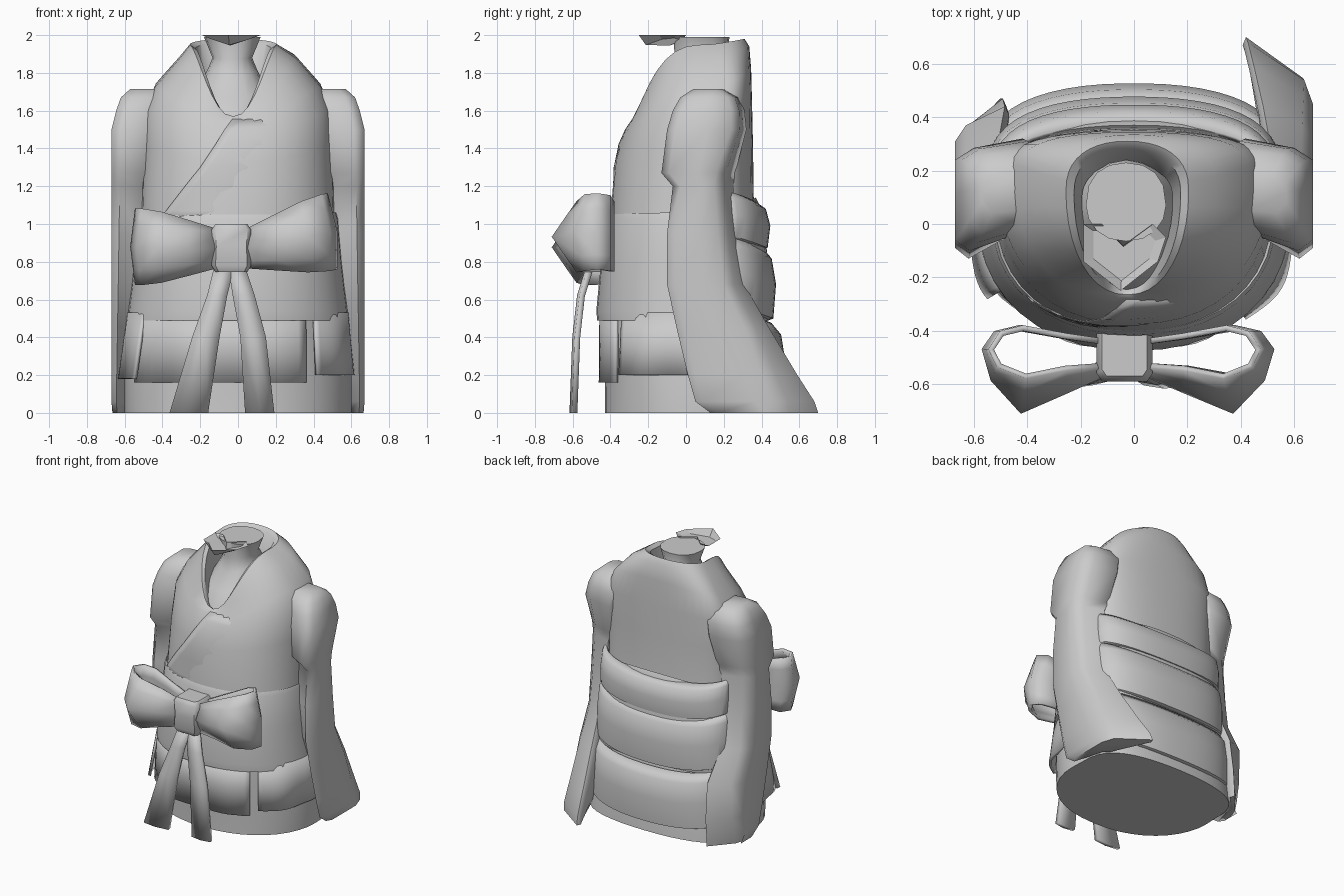
import bpy, bmesh, math
from mathutils import Vector
from mathutils.bvhtree import BVHTree

cube = bpy.data.objects.get("Cube")
if cube:
    bpy.data.objects.remove(cube, do_unlink=True)

mat = bpy.data.materials.new("plain grey")
mat.use_nodes = True
mat.diffuse_color = (0.6, 0.6, 0.6, 1)
mat.node_tree.nodes["Principled BSDF"].inputs["Base Color"].default_value = (0.6, 0.6, 0.6, 1)


def loft(name, rows, closed=True, cap_start=False, cap_end=False, thick=0, angle=45):
    """Skin a list of equally long point rows."""
    bm = bmesh.new()
    grid = [[bm.verts.new(p) for p in row] for row in rows]
    n = len(rows[0])
    for lo, hi in zip(grid, grid[1:]):
        for i in range(n if closed else n - 1):
            j = (i + 1) % n
            bm.faces.new((lo[i], lo[j], hi[j], hi[i]))
    if cap_start:
        bm.faces.new(grid[0][::-1])
    if cap_end:
        bm.faces.new(grid[-1])
    bmesh.ops.recalc_face_normals(bm, faces=bm.faces)
    mesh = bpy.data.meshes.new(name)
    bm.to_mesh(mesh)
    bm.free()
    mesh.materials.append(mat)
    ob = bpy.data.objects.new(name, mesh)
    bpy.context.collection.objects.link(ob)
    if thick:
        mod = ob.modifiers.new("cloth", "SOLIDIFY")
        mod.thickness = thick
        mod.offset = 0
    bpy.ops.object.select_all(action="DESELECT")
    bpy.context.view_layer.objects.active = ob
    ob.select_set(True)
    bpy.ops.object.shade_smooth_by_angle(angle=math.radians(angle))
    return ob


def ring(yf, zf, rx, ys, zs, yb, zb, start=0, end=360, n=40, xo=0, ripple=0):
    """Oval row given by its front, side and back; 270 degrees is the front."""
    full = end - start == 360
    flat = .45 if rx > .35 else .8
    row = []
    for i in range(n):
        a = math.radians(start + (end - start) * i / (n if full else n - 1))
        c, s = math.cos(a), math.sin(a)
        x = math.copysign(abs(c) ** 0.9, c) * rx
        if s > 0:
            y, z = ys + (yb - ys) * s ** flat, zs + (zb - zs) * s
        else:
            y, z = ys + (ys - yf) * s, zs + (zf - zs) * abs(s) ** 3
        k = 1 + ripple * math.sin(9 * a)
        row.append((xo + x * k, y * k, z))
    return row


# Robe body, ending in the folded collar
body_keys = [
    (-.43, 0, .60, .05, 0, .50, 0),
    (-.43, .2, .60, .03, .2, .48, .2),
    (-.45, .5, .56, 0, .5, .43, .5),
    (-.40, 1.05, .51, 0, 1.05, .36, 1.05),
    (-.375, 1.33, .50, .05, 1.4, .355, 1.4),
    (-.335, 1.47, .50, .1, 1.6, .35, 1.63),
    (-.30, 1.53, .44, .12, 1.73, .345, 1.82),
    (-.28, 1.56, .31, .13, 1.88, .335, 1.94),
    (-.265, 1.57, .23, .12, 1.95, .31, 1.98),
    (-.25, 1.56, .20, .11, 1.93, .28, 1.96),
    (-.21, 1.5, .17, .09, 1.75, .22, 1.75),
]
body = loft("robe_body", [ring(*k, xo=-.025 if k[2] < .25 else 0) for k in body_keys], cap_start=True)
tree = BVHTree.FromPolygons([v.co for v in body.data.vertices],
                            [p.vertices[:] for p in body.data.polygons])

# Overlapping front panel, draped on the robe and fading into it
lap = []
for z, edge in [(1.0, -.44), (1.07, -.38), (1.2, -.28), (1.3, -.2), (1.42, -.12), (1.5, -.07), (1.555, -.03)]:
    row = []
    for i in range(8):
        x = edge + .05 * i
        hit = tree.ray_cast(Vector((x, -2, z)), Vector((0, 1, 0)))[0]
        lift = (.018 - .0035 * i) * min(1, (1.56 - z) * 6)
        row.append((x, hit.y - lift + .002, z))
    lap.append(row)
loft("front_overlap", lap, closed=False, thick=.004)

# Neck, chest and jaw
loft("neck", [ring(*k, n=16, xo=-.03) for k in [
    (-.27, 1.5, .24, 0, 1.5, .2, 1.5), (-.24, 1.57, .22, .03, 1.62, .22, 1.6),
    (-.17, 1.66, .18, .05, 1.72, .24, 1.72), (-.08, 1.77, .13, .06, 1.82, .24, 1.84),
    (-.06, 1.87, .105, .07, 1.88, .22, 1.88), (-.065, 1.99, .15, .07, 1.99, .23, 1.99)]], cap_end=True)
jaw = [(-.19, 0), (-.19, -.14), (-.05, -.25), (.09, -.14), (.12, -.05), (.07, 0), (-.04, -.08), (-.12, 0)]
loft("jaw", [[(-.04 + (x + .04) * k, -.1 + (y + .1) * k, z + .25 * abs(x + .04) * (z < 2)) for x, y in jaw]
             for k, z in ((.75, 1.945), (1, 2))], cap_start=True, angle=20)

# Wide waist sash with a rolled upper edge
loft("waist_sash", [ring(*k) for k in [
    (-.43, .52, .55, 0, .52, .42, .52), (-.47, .49, .585, 0, .49, .44, .49),
    (-.475, .54, .58, 0, .54, .45, .54), (-.45, .8, .55, 0, .8, .43, .85),
    (-.415, 1.02, .53, 0, 1.03, .39, 1.1), (-.40, 1.05, .52, 0, 1.06, .37, 1.14),
    (-.37, 1.03, .48, 0, 1.03, .33, 1.1)]])

# Layered folds across the back
for name, low, high, out in [("back_fold_upper", .9, 1.14, .425),
                             ("back_fold_middle", .52, .9, .455),
                             ("back_fold_lower", .1, .5, .505)]:
    rows = []
    for t, dy in [(0, -.05), (.04, 0), (.5, .012), (.85, -.01), (1, -.06)]:
        z = low + (high - low) * t
        rows.append(ring(-.4, z, .585 - .05 * z, .02, z + .05, out + dy, z - .03, 12, 168, 24))
    loft(name, rows, closed=False, thick=.02)

# Short overskirt panels below the sash
for name, a, b, hem, flare in [("overskirt_front", 205, 306, .16, .01),
                               ("overskirt_left_side", 312, 372, .2, .03),
                               ("overskirt_right_side", 165, 213, .18, .05)]:
    rows = [ring(-.45 - flare * t, z, .575 + flare * t, 0, z, .44, z, a, b, 20, ripple=.018 * t)
            for t, z in [(0, .53), (.5, .36), (1, hem)]]
    loft(name, rows, closed=False, thick=.018)

# Hanging sleeves: height, front, back, inner, outer, slant of the outer edge
sleeve_rows = [
    (0, .35, .70, .54, .665, .22), (.06, .25, .68, .54, .67, .20), (.2, .17, .59, .53, .67, .16),
    (.45, .05, .44, .51, .67, .1), (.68, -.02, .31, .49, .67, .08), (.95, -.03, .27, .47, .67, .07),
    (1.2, 0, .25, .45, .67, .07), (1.27, -.06, .26, .42, .67, .07), (1.5, -.05, .32, .39, .67, .05),
    (1.6, -.03, .31, .37, .645, .04), (1.67, .0, .28, .36, .62, .03), (1.715, .05, .2, .38, .57, .01),
]


def sleeve(name, side, reach):
    rows = []
    for z, f, b, xi, xo, slant in sleeve_rows:
        b = min(b, reach)
        w = xo - xi
        tail = -.35 * max(0, b - .32) / w
        outline = [(0, f + .03), (.3, f), (.8, f - slant), (1, f - slant + .04),
                   (1, (f + b) / 2 - slant / 2), (1, b - slant - .03), (.75, b - slant * .7),
                   (tail + .1, b), (tail, b - .03), (tail / 2, (f + b) / 2)]
        rows.append([(side * (xi + u * w), y, z) for u, y in outline])
    loft(name, rows, cap_start=True, cap_end=True, angle=60)


sleeve("left_sleeve", 1, .7)
sleeve("right_sleeve", -1, .47)


# Bow: loops are ribbon bands that widen away from the knot and swell forwards
def bow_loop(name, side, lift, skew):
    path = [(.08, -.44), (.22, -.42), (.38, -.39), (.46, -.41), (.50, -.47),
            (.47, -.53), (.37, -.57), (.22, -.54), (.08, -.53)]
    rows = []
    for t in (-1, -.6, 0, .6, 1):
        row = []
        for x, y in path:
            u = (x - .08) / .42
            bulge = (1 - abs(t)) * min(1, u * 1.3 + .25) * (.13 if y < -.5 and x < .45 else .05 if y < -.5 else 0)
            z = .87 + lift * u + t * (.10 + .10 * min(1, u * 1.2))
            reach = (1 - abs(t)) * u * .025 + skew * u * (1 - t)
            row.append((-.035 + side * (x + reach), y - bulge, z))
        rows.append(row)
    loft(name, rows, closed=False, thick=.022, angle=60)


bow_loop("bow_left_loop", 1, .09, .025)
bow_loop("bow_right_loop", -1, .01, 0)
loft("bow_knot", [[(-.035 + .105 * x * k, -.49 + .1 * y * k, z) for x, y in
                   ((-1, 1), (-1, -.7), (-.8, -1), (.8, -1), (1, -.7), (1, 1))]
                  for k, z in ((.8, .745), (1, .78), (.95, .88), (1, .97), (.8, 1.0))],
     cap_start=True, cap_end=True)

# Ribbon tails
for name, path in [("right_tail", [(-.07, .05, -.50, .78), (-.11, .05, -.55, .62),
                                   (-.17, .07, -.575, .4), (-.26, .10, -.59, 0)]),
                   ("left_tail", [(-.01, .04, -.50, .78), (.03, .055, -.55, .62),
                                  (.08, .065, -.575, .4), (.115, .075, -.59, 0)])]:
    loft(name, [[(x + w * u, y - .012 * (1 - u * u), z) for u in (-1, 0, 1)] for x, w, y, z in path],
         closed=False, thick=.03)
